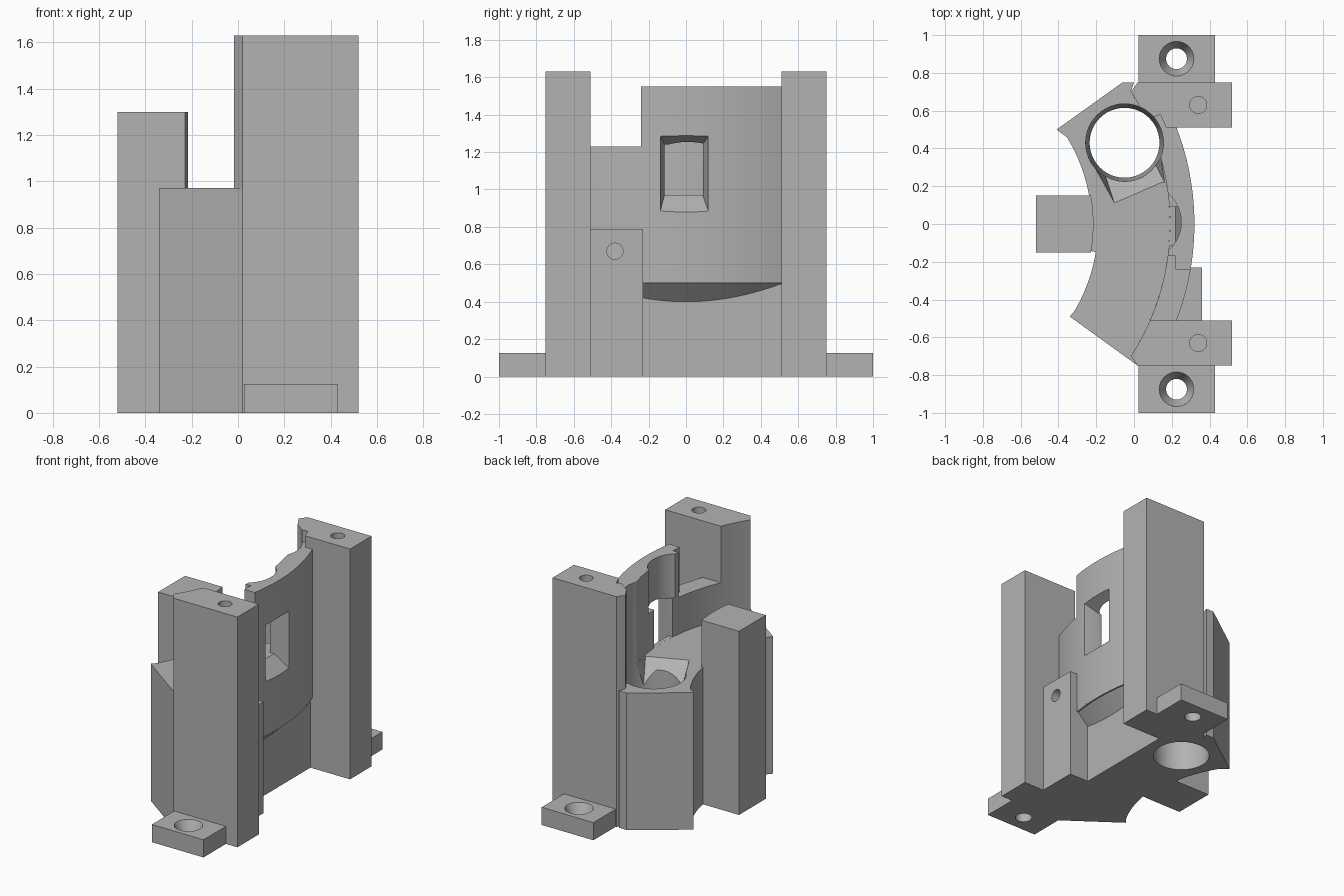
import bpy, bmesh, math

cube = bpy.data.objects.get("Cube")
if cube:
    bpy.data.objects.remove(cube)

grey = bpy.data.materials.new("plain grey")
grey.use_nodes = True
COLOUR = (0.45, 0.45, 0.45, 1)
grey.diffuse_color = COLOUR
grey.node_tree.nodes["Principled BSDF"].inputs["Base Color"].default_value = COLOUR

ARC_X = -1.1            # shared centre of all the curved walls
INNER, OUTER = 1.29, 1.42
HOLE = (-0.05, 0.43)


def loft(name, lower, upper):
    """Closed solid between two matching loops of 3D points."""
    bm = bmesh.new()
    a = [bm.verts.new(p) for p in lower]
    b = [bm.verts.new(p) for p in upper]
    bm.faces.new(a)
    bm.faces.new(b)
    for i in range(len(a)):
        j = (i + 1) % len(a)
        bm.faces.new((a[i], a[j], b[j], b[i]))
    bmesh.ops.recalc_face_normals(bm, faces=bm.faces)
    mesh = bpy.data.meshes.new(name)
    bm.to_mesh(mesh)
    bm.free()
    mesh.materials.append(grey)
    obj = bpy.data.objects.new(name, mesh)
    bpy.context.collection.objects.link(obj)
    return obj


def at(points, z):
    return [(x, y, z) for x, y in points]


def prism(name, points, z0, z1):
    return loft(name, at(points, z0), at(points, z1))


def box(name, x0, x1, y0, y1, z0, z1):
    return prism(name, [(x0, y0), (x1, y0), (x1, y1), (x0, y1)], z0, z1)


def circle(x, y, r, n=48):
    return [(x + r * math.cos(math.tau * i / n), y + r * math.sin(math.tau * i / n))
            for i in range(n)]


def cone(name, x, y, r0, r1, z0, z1):
    return loft(name, at(circle(x, y, r0), z0), at(circle(x, y, r1), z1))


def arc(r, y0, y1, n=24):
    ys = [y0 + (y1 - y0) * i / n for i in range(n + 1)]
    return [(ARC_X + math.sqrt(r * r - y * y), y) for y in ys]


def cut(obj, *cutters):
    """Subtract the cutters and bake the result into the part."""
    for c in cutters:
        mod = obj.modifiers.new("cut", 'BOOLEAN')
        mod.operation = 'DIFFERENCE'
        mod.solver = 'EXACT'
        mod.object = c
    deps = bpy.context.evaluated_depsgraph_get()
    mesh = bpy.data.meshes.new_from_object(obj.evaluated_get(deps))
    obj.modifiers.clear()
    obj.data = mesh


def remove(cutters):
    for c in cutters:
        bpy.data.objects.remove(c)


# Cutters: round shaft, its sloped entry chute
shaft = cone("shaft_cutter", *HOLE, 0.185, 0.206, -0.001, 0.97)
shaft_top = cone("shaft_top_cutter", *HOLE, 0.206, 0.206, 0.96, 1.8)
chute = loft("chute_cutter",
             at([(-0.2, 0.34), (0.1, 0.34), (0.12, 0.45), (-0.2, 0.4)], 0.76),
             at([(-0.1, 0.1), (0.165, 0.215), (0.13, 0.45), (-0.25, 0.37)], 0.98))

# Curved base body
body = prism("base_body",
             [(-0.34, -0.49), (0.02, -0.75)] + arc(INNER, -0.7, 0.7)
             + [(0.0, 0.75), (-0.06, 0.75), (-0.41, 0.5)]
             + arc(0.875, 0.46, -0.14) + arc(0.91, -0.15, -0.46), 0, 0.97)
cut(body, shaft, shaft_top, chute)

# Flat lower wall, flared underside and curved upper wall
lower_wall = box("lower_wall", 0.05, 0.21, -0.52, 0.52, 0, 0.51)
flare = loft("flared_underside",
             at(arc(1.2, 0.51, -0.51) + arc(1.31, -0.51, 0.51), 0.40),
             at(arc(1.2, 0.51, -0.51) + arc(OUTER, -0.51, 0.51), 0.51))
wall = prism("upper_wall",
             arc(INNER, 0.52, -0.52) + arc(OUTER, -0.52, 0.52), 0.5, 1.55)


def window_rect(x, y0, y1, z0, z1):
    return [(x, y0, z0), (x, y1, z0), (x, y1, z1), (x, y0, z1)]


wall_cutters = [
    loft("window_bevel", window_rect(0.22, -0.115, 0.09, 0.97, 1.24),
         window_rect(0.325, -0.14, 0.122, 0.875, 1.29)),
    box("window_opening", 0.0, 0.23, -0.115, 0.09, 0.97, 1.24),
    box("corner_notch", 0.0, 0.5, -0.6, -0.24, 1.23, 1.7),
    box("inner_notch", 0.0, 0.22, -0.5, -0.17, 1.23, 1.8),
    cone("round_pocket", 0.05, 0.01, 0.2, 0.2, 1.24, 1.9),
]
cut(lower_wall, shaft)
cut(flare, shaft)
cut(wall, shaft, shaft_top, chute, *wall_cutters)
remove(wall_cutters)

# Tall pillars and drilled mounting feet on both ends
parts = [body, lower_wall, flare, wall]
for side, s in (("front", -1), ("back", 1)):
    outline = [(0.02, s * 0.75), (0.52, s * 0.75), (0.52, s * 0.51)]
    pillar = prism(side + "_pillar", outline + arc(INNER, s * 0.51, s * 0.7, 8), 0, 1.63)
    tools = [cone("bolt_hole", 0.34, s * 0.63, 0.045, 0.045, 1.3, 1.7)]
    if s > 0:
        tools.append(prism("pillar_notch", [(0.0, 0.4), (0.2, 0.4), (0.17, 0.51),
                                            (0.14, 0.58), (0.0, 0.52)], 1.55, 1.7))
        cut(pillar, shaft, shaft_top, *tools)
    else:
        cut(pillar, *tools)
    remove(tools)

    foot = box(side + "_foot", 0.025, 0.43, *sorted((s * 0.74, s)), 0, 0.125)
    tools = [cone("screw_hole", 0.225, s * 0.875, 0.055, 0.055, -0.1, 0.2),
             cone("countersink", 0.225, s * 0.875, 0.05, 0.092, 0.04, 0.126)]
    cut(foot, *tools)
    remove(tools)
    parts += [pillar, foot]

# Rear guide block, ending on the curve of the body
parts.append(prism("rear_block", [(-0.52, 0.15), (-0.52, -0.15)]
                   + arc(0.885, -0.15, 0.15), 0, 1.30))

# Side lug with a horizontal hole
lug = box("side_lug", 0.05, 0.36, -0.52, -0.23, 0, 0.79)
ring = circle(-0.38, 0.67, 0.043)
drill = loft("lug_drill", [(0.2, y, z) for y, z in ring], [(0.4, y, z) for y, z in ring])
cut(lug, drill)
remove([drill, shaft, shaft_top, chute])
parts.append(lug)

# Smooth the curved faces, keep the edges crisp
bpy.ops.object.select_all(action='DESELECT')
for p in parts:
    p.select_set(True)
bpy.context.view_layer.objects.active = body
bpy.ops.object.shade_smooth_by_angle(angle=math.radians(25))
